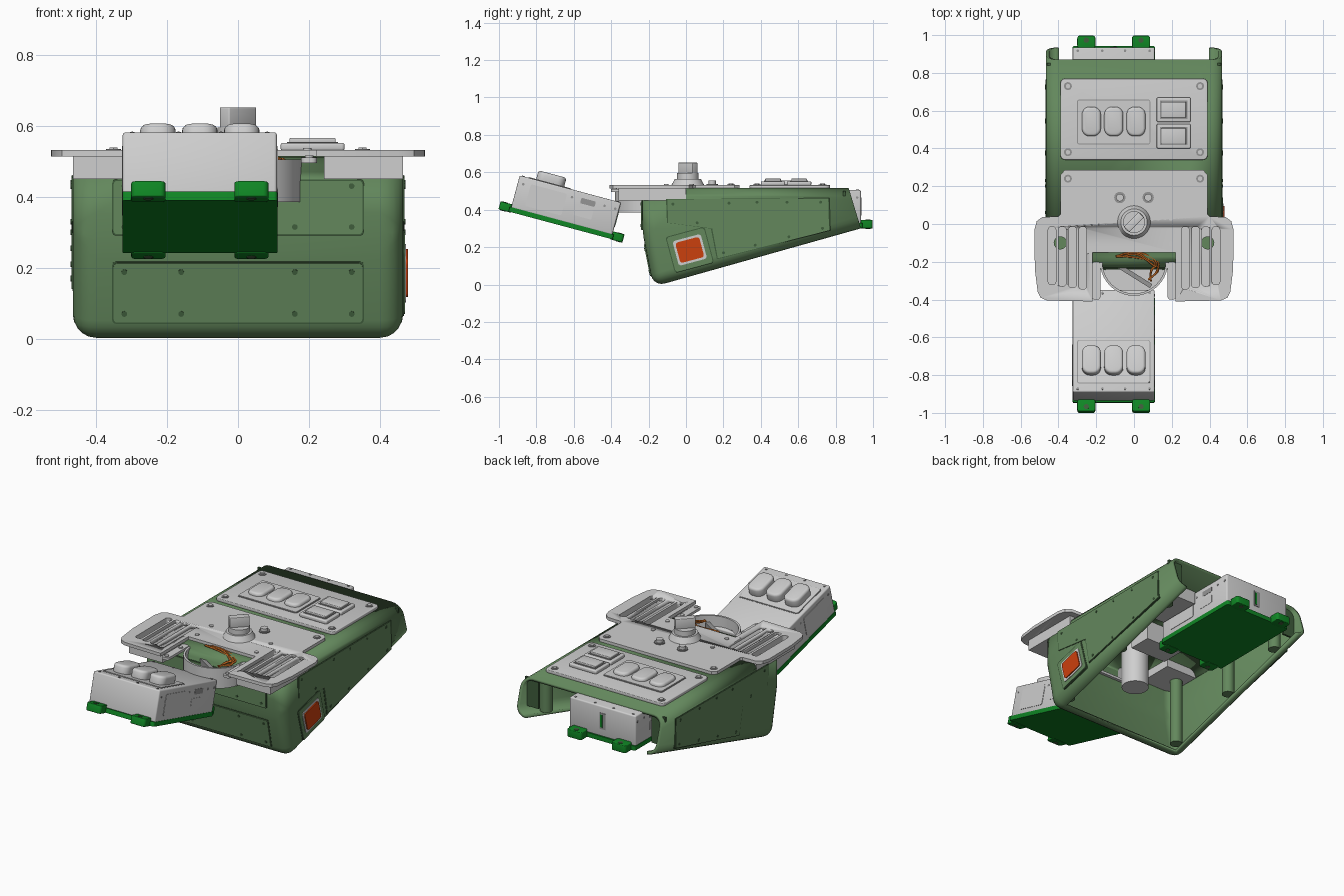
import bpy, bmesh, math, random
from mathutils import Matrix, Vector

if "Cube" in bpy.data.objects:
    bpy.data.objects.remove(bpy.data.objects["Cube"])
I = Matrix.Identity(4)


def material(name, r, g, b):
    m = bpy.data.materials.new(name)
    m.use_nodes = True
    m.diffuse_color = (r, g, b, 1)
    m.node_tree.nodes["Principled BSDF"].inputs["Base Color"].default_value = (r, g, b, 1)
    return m


GREEN = material("olive green", 0.125, 0.245, 0.108)
DARK = material("dark green", 0.05, 0.11, 0.045)
GREY = material("light grey", 0.62, 0.62, 0.62)
MID = material("mid grey", 0.3, 0.3, 0.3)
BRIGHT = material("bright green", 0.005, 0.24, 0.018)
ORANGE = material("red orange", 0.6, 0.05, 0.004)
COPPER = material("copper orange", 0.5, 0.13, 0.015)


def finish(name, bm, mat, M=I, bevel=0.0):
    bmesh.ops.recalc_face_normals(bm, faces=bm.faces)
    if bevel:
        sharp = [e for e in bm.edges if e.calc_face_angle(0) > 0.6]
        bmesh.ops.bevel(bm, geom=sharp, offset=bevel, segments=3, profile=0.5, affect='EDGES')
    bm.transform(M)
    me = bpy.data.meshes.new(name)
    bm.to_mesh(me)
    bm.free()
    me.materials.append(mat)
    ob = bpy.data.objects.new(name, me)
    bpy.context.collection.objects.link(ob)
    bpy.ops.object.select_all(action='DESELECT')
    ob.select_set(True)
    bpy.context.view_layer.objects.active = ob
    bpy.ops.object.shade_smooth_by_angle(angle=math.radians(35))
    return ob


def slab(name, pts, w0, w1, mat, M=I, bevel=0.0):
    """Outline in u,v pulled along w from w0 to w1."""
    bm = bmesh.new()
    face = bm.faces.new([bm.verts.new((u, v, w0)) for u, v in pts])
    out = bmesh.ops.extrude_face_region(bm, geom=[face])
    for v in out["geom"]:
        if isinstance(v, bmesh.types.BMVert):
            v.co.z = w1
    return finish(name, bm, mat, M, bevel)


def rounded(u0, u1, v0, v1, r=0.025, n=4):
    pts = []
    for k, (u, v) in enumerate([(u1 - r, v1 - r), (u0 + r, v1 - r), (u0 + r, v0 + r), (u1 - r, v0 + r)]):
        for i in range(n + 1):
            a = (k + i / n) * math.pi / 2
            pts.append((u + r * math.cos(a), v + r * math.sin(a)))
    return pts


def box(name, x0, x1, y0, y1, z0, z1, mat, M=I, bevel=0.0):
    return slab(name, [(x0, y0), (x1, y0), (x1, y1), (x0, y1)], z0, z1, mat, M, bevel)


def disc(name, x, y, r, z0, z1, mat, M=I, top=None, n=24):
    bm = bmesh.new()
    bmesh.ops.create_cone(bm, cap_ends=True, segments=n, radius1=r, radius2=top or r, depth=z1 - z0,
                          matrix=Matrix.Translation((x, y, (z0 + z1) / 2)))
    return finish(name, bm, mat, M)


def modify(ob, kind, **settings):
    bpy.context.view_layer.objects.active = ob
    mod = ob.modifiers.new(kind.title(), kind)
    for key, value in settings.items():
        setattr(mod, key, value)
    bpy.ops.object.modifier_apply(modifier=mod.name)


def cut(ob, cutters):
    for c in cutters:
        modify(ob, 'BOOLEAN', operation='DIFFERENCE', solver='EXACT', object=c)


def discard(obs):
    for o in obs:
        bpy.data.objects.remove(o)


# Wedge shell: rounded block, open underneath and at the back
SIDE = Matrix(((0, 0, 1, 0), (1, 0, 0, 0), (0, 1, 0, 0), (0, 0, 0, 1)))  # u,v,w -> y,z,x
profile = [(-0.235, 0.515), (-0.235, 0.29), (-0.175, -0.012), (0.935, 0.30), (0.87, 0.515)]
bm = bmesh.new()
face = bm.faces.new([bm.verts.new((-0.465, y, z)) for y, z in profile])
out = bmesh.ops.extrude_face_region(bm, geom=[face])
bmesh.ops.translate(bm, vec=(0.93, 0, 0), verts=[g for g in out["geom"] if isinstance(g, bmesh.types.BMVert)])
bmesh.ops.recalc_face_normals(bm, faces=bm.faces)
back = max(bm.faces, key=lambda f: f.calc_center_median().y)
bmesh.ops.bevel(bm, geom=[e for e in bm.edges if e not in back.edges[:]], offset=0.065, segments=5,
                profile=0.5, affect='EDGES')
bm.normal_update()
rear_faces = [max(bm.faces, key=lambda f: f.calc_center_median().y)]
under = max((f for f in bm.faces if f.normal.z < -0.9), key=lambda f: f.calc_area())
bmesh.ops.delete(bm, geom=list(set(rear_faces + [under])), context='FACES')
shell = finish("body_shell", bm, GREEN)
modify(shell, 'SOLIDIFY', thickness=0.018, offset=-1)
wells = [box("well_cutter", *sorted((s * 0.242, s * 0.52)), -0.4, 0.0, 0.45, 0.6, GREY) for s in (-1, 1)]
cut(shell, wells)
discard(wells)

# Top plates, the front one spreading into two slotted wings
half = [(0.22, -0.15), (0.22, -0.41), (0.46, -0.405), (0.495, -0.39), (0.51, -0.36), (0.525, -0.24),
        (0.527, -0.03), (0.515, 0.015), (0.485, 0.037), (0.40, 0.04), (0.39, 0.05), (0.39, 0.26), (0.367, 0.285)]
wing_plate = slab("front_top_plate", half + [(-x, y) for x, y in reversed(half)], 0.513, 0.532, GREY)
trays = [box("wing_tray", *sorted((s * 0.242, s * 0.464)), -0.36, 0.0, 0.45, 0.52, GREY) for s in (-1, 1)]
slots = []
for s in (-1, 1):
    for i in range(4):
        x = s * (0.272 + 0.054 * i)
        slots.append(slab("slot_cutter", rounded(x - 0.02, x + 0.02, -0.345 + 0.008 * i, -0.015, 0.015),
                          0.458, 0.6, GREY))
cut(wing_plate, slots)
for tray, group in zip(trays, (slots[:4], slots[4:])):
    cut(tray, group)
discard(slots)
slab("rear_top_plate", rounded(-0.39, 0.39, 0.34, 0.77), 0.513, 0.532, GREY, bevel=0.004)
for x in (-0.35, 0.35):
    for y in (0.24, 0.38, 0.73):
        disc("plate_screw", x, y, 0.021, 0.53, 0.535, MID)
        disc("screw_head", x, y, 0.013, 0.53, 0.539, GREY, n=6)
for x in (-0.195, 0.195):
    for y in (-0.105, 0.03):
        disc("small_screw", x, y, 0.012, 0.53, 0.537, GREY, n=12)

# Dial with grip, and two small knobs
disc("dial_base", 0, 0.01, 0.088, 0.53, 0.565, GREY, top=0.07, n=40)
disc("dial_body", 0, 0.01, 0.058, 0.56, 0.595, GREY, n=40)
turn = Matrix.Translation((0, 0.01, 0)) @ Matrix.Rotation(math.radians(45), 4, 'Z')
box("dial_grip", -0.055, 0.055, -0.02, 0.02, 0.59, 0.652, GREY, turn, 0.004)
disc("dial_shaft", 0, 0.01, 0.075, 0.22, 0.5, GREY, n=32)
for x in (-0.075, 0.075):
    disc("small_knob_ring", x, 0.14, 0.03, 0.53, 0.538, MID)
    disc("small_knob", x, 0.14, 0.02, 0.53, 0.555, GREY)

# Square rockers
for y in (0.465, 0.605):
    slab("rocker_bezel", rounded(0.12, 0.30, y - 0.065, y + 0.065, 0.008), 0.53, 0.552, GREY, bevel=0.006)
    box("rocker_gap", 0.138, 0.282, y - 0.048, y + 0.048, 0.55, 0.555, MID)
    box("rocker", 0.145, 0.275, y - 0.042, y + 0.042, 0.55, 0.566, GREY, bevel=0.004)


# Three-key module on a bright green tray; one in the body and one tilted in front
def module(prefix, M, surround):
    box(prefix + "_case", -0.217, 0.217, -0.28, 0.28, 0, 0.18, GREY, M, 0.008)
    slab(prefix + "_tray", rounded(-0.218, 0.218, -0.288, 0.288, 0.01), -0.022, 0.004, BRIGHT, M)
    for x in (-0.145, 0.145):
        for s in (-1, 1):
            slab(prefix + "_tab", rounded(x - 0.048, x + 0.048, *sorted((s * 0.275, s * 0.343)), 0.015),
                 -0.025, 0.02, BRIGHT, M, 0.004)
            disc(prefix + "_tab_hole", x, s * 0.318, 0.014, -0.027, 0.022, DARK, M, n=12)
    slab(prefix + "_key_gap", rounded(-0.194, 0.194, -0.234, 0.004, 0.012), surround - 0.01, surround + 0.001, MID, M)
    slab(prefix + "_key_surround", rounded(-0.19, 0.19, -0.23, 0, 0.01), surround - 0.01, surround + 0.004, GREY, M)
    for x in (-0.118, 0, 0.118):
        slab(prefix + "_key", rounded(x - 0.05, x + 0.05, -0.19, -0.035, 0.04, 5), 0.17, 0.232, GREY, M, 0.014)
    for s in (-1, 1):
        for x in (-0.19, -0.06, 0.06, 0.19):
            disc(prefix + "_screw", x, s * 0.262, 0.007, 0.178, 0.183, MID, M, n=10)
        # side panel, connector and vent marks
        span = sorted((s * 0.21, s * 0.2195))
        slab(prefix + "_side_panel", rounded(-0.21, -0.01, 0.03, 0.15, 0.01), *span, GREY, M @ SIDE)
        span = sorted((s * 0.21, s * 0.2185))
        slab(prefix + "_connector", rounded(0.05, 0.15, 0.05, 0.10, 0.006), *span, GREY, M @ SIDE)
        slab(prefix + "_port", rounded(0.07, 0.15, 0.12, 0.15, 0.006), *span, MID, M @ SIDE)
        for y in (-0.25, 0.02, 0.2, 0.26):
            disc(prefix + "_side_screw", y, 0.14, 0.007, *span, MID, M @ SIDE, n=10)
    box(prefix + "_slot", -0.02, 0.02, 0.27, 0.2825, 0.045, 0.14, MID, M)
    box(prefix + "_slot_light", 0.0, 0.014, 0.27, 0.2835, 0.055, 0.13, BRIGHT, M)


module("rear_module", Matrix.Translation((-0.1075, 0.655, 0.325)), 0.209)
module("front_module", Matrix.Translation((-0.1075, -0.665, 0.337)) @ Matrix.Rotation(math.radians(-15), 4, 'X'), 0.18)

# Half-round cup below the front opening
arc = [(math.cos(a), math.sin(a)) for a in (math.pi * (1 + i / 20) for i in range(21))]
wall = [(0.18 * c, -0.2 + 0.18 * s) for c, s in arc] + [(0.168 * c, -0.2 + 0.168 * s) for c, s in reversed(arc)]
slab("cup_wall", wall, 0.385, 0.505, GREY)
slab("cup_floor", [(0.175 * c, -0.2 + 0.175 * s) for c, s in arc], 0.385, 0.4, GREY)
box("cup_rib", -0.13, 0.13, -0.012, 0.012, 0.4, 0.47, MID,
    Matrix.Translation((-0.02, -0.26, 0)) @ Matrix.Rotation(math.radians(-32), 4, 'Z'))
for x in (-0.2, 0.2):
    slab("cup_ear", rounded(x - 0.022, x + 0.022, -0.4, -0.2, 0.015), 0.495, 0.51, GREY)
    for y in (-0.25, -0.38):
        disc("ear_screw", x, y, 0.012, 0.505, 0.516, GREY, n=12)

# Loose wires
random.seed(4)
wires = bpy.data.curves.new("wires", 'CURVE')
wires.dimensions = '3D'
wires.bevel_depth = 0.005
wires.bevel_resolution = 2
for k in range(4):
    sp = wires.splines.new('BEZIER')
    sp.bezier_points.add(5)
    for i, p in enumerate(sp.bezier_points):
        t = i / 5
        p.co = (-0.08 + 0.19 * math.sin(t * 2.2) + random.uniform(-0.025, 0.025),
                -0.16 - 0.13 * t * t + random.uniform(-0.015, 0.015), 0.522 - 0.03 * t)
        p.handle_left_type = p.handle_right_type = 'AUTO'
wires.materials.append(COPPER)
bpy.context.collection.objects.link(bpy.data.objects.new("wires", wires))

# Front access panels
slope = Matrix.Translation((0, -0.175, -0.012)) @ Matrix.Rotation(math.radians(101.2), 4, 'X')
upright = Matrix.Translation((0, -0.235, 0)) @ Matrix.Rotation(math.radians(90), 4, 'X')
for name, M, v0, v1, rows in (("lower", slope, 0.06, 0.23, (0.085, 0.205)), ("upper", upright, 0.295, 0.445, (0.315, 0.43))):
    slab(name + "_front_gap", rounded(-0.354, 0.354, v0 - 0.004, v1 + 0.004, 0.01), -0.01, 0.002, DARK, M)
    slab(name + "_front_panel", rounded(-0.35, 0.35, v0, v1, 0.01), -0.01, 0.006, GREEN, M)
    for x in (-0.32, -0.16, 0.16, 0.32):
        for v in rows:
            disc("front_screw", x, v, 0.008, 0, 0.008, DARK, M, n=12)

# Side panels
panel = [(-0.1, 0.455), (0.76, 0.46), (0.765, 0.29), (0.17, 0.14), (0.14, 0.30), (-0.095, 0.33)]
mid = Vector((0.36, 0.34))
grown = [tuple(Vector(p) + (Vector(p) - mid).normalized() * 0.007) for p in panel]
for s in (-1, 1):
    slab("side_panel_gap", grown, *sorted((s * 0.455, s * 0.4665)), DARK, SIDE)
    slab("side_panel", panel, *sorted((s * 0.455, s * 0.469)), GREEN, SIDE)
    for y, z in ((-0.07, 0.43), (0.23, 0.435), (0.38, 0.44), (0.54, 0.44), (0.72, 0.44), (0.73, 0.30),
                 (0.55, 0.255), (0.37, 0.21), (0.2, 0.17), (0.06, 0.33)):
        disc("side_screw", y, z, 0.008, *sorted((s * 0.46, s * 0.471)), DARK, SIDE, n=12)
    # rear corner flanges and inner bosses
    box("rear_flange", *sorted((s * 0.37, s * 0.46)), 0.84, 0.852, 0.33, 0.50, DARK)
    for y, z in ((-0.1, 0.05), (0.35, 0.17), (0.75, 0.28)):
        disc("inner_boss", s * 0.39, y, 0.035, z, 0.5, GREEN, n=16)

# Lit switch on one side
tilt = SIDE @ Matrix.Translation((0.02, 0.185, 0)) @ Matrix.Rotation(math.radians(15), 4, 'Z')
for name, w, h, depth, mat in (("switch_gap", 0.108, 0.1, 0.467, DARK), ("switch_panel", 0.103, 0.095, 0.47, GREEN),
                               ("switch_frame", 0.078, 0.068, 0.473, GREY), ("switch", 0.066, 0.056, 0.479, ORANGE)):
    slab(name, rounded(-w, w, -h, h, 0.015), 0.455, depth, mat, tilt)

# Inner equipment
box("inner_bracket", 0.12, 0.30, 0.40, 0.67, 0.42, 0.515, GREY)
box("inner_block", -0.12, 0.12, 0.12, 0.26, 0.38, 0.5, GREY)
